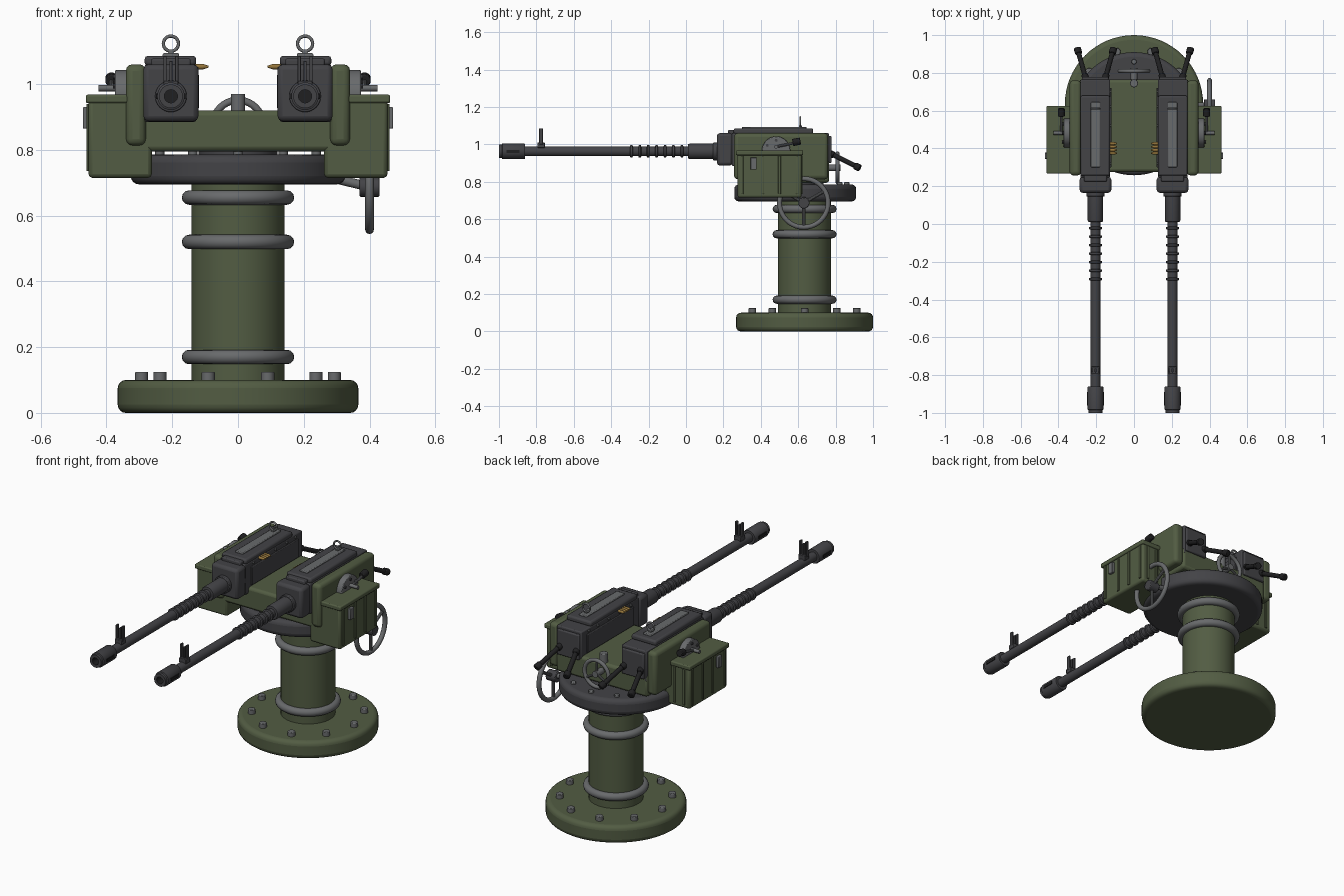
import bpy, bmesh, math
from mathutils import Vector, Matrix

cube = bpy.data.objects.get("Cube")
if cube:
    bpy.data.objects.remove(cube, do_unlink=True)


def material(name, rgb):
    m = bpy.data.materials.new(name)
    m.use_nodes = True
    m.diffuse_color = (*rgb, 1)
    m.node_tree.nodes["Principled BSDF"].inputs["Base Color"].default_value = (*rgb, 1)
    return m


GREEN = material("olive green", (0.085, 0.108, 0.056))
GUN = material("gunmetal", (0.056, 0.056, 0.062))
STEEL = material("worn steel", (0.14, 0.145, 0.15))
BLACK = material("black", (0.014, 0.014, 0.015))
BRASS = material("brass", (0.3, 0.18, 0.045))


def finish(bm, name, mat, bevel=0, segments=2):
    bmesh.ops.recalc_face_normals(bm, faces=bm.faces)
    mesh = bpy.data.meshes.new(name)
    bm.to_mesh(mesh)
    bm.free()
    mesh.materials.append(mat)
    ob = bpy.data.objects.new(name, mesh)
    bpy.context.collection.objects.link(ob)
    if bevel:
        mod = ob.modifiers.new("Bevel", "BEVEL")
        mod.width, mod.segments = bevel, segments
        mod.limit_method, mod.angle_limit = "ANGLE", math.radians(40)
    bpy.ops.object.select_all(action="DESELECT")
    ob.select_set(True)
    bpy.context.view_layer.objects.active = ob
    bpy.ops.object.shade_smooth_by_angle(angle=math.radians(35))
    return ob


def box(name, mat, x, y, z, bevel=0, segments=2):
    """Box from three (low, high) ranges."""
    bm = bmesh.new()
    bmesh.ops.create_cube(bm, size=1)
    for v in bm.verts:
        v.co = [(a + b) / 2 + c * (b - a) for (a, b), c in zip((x, y, z), v.co)]
    return finish(bm, name, mat, bevel, segments)


def rod(name, mat, a, b, r, sides=24, bevel=0, r2=None, segments=2):
    """Cylinder or cone between two points."""
    a, b = Vector(a), Vector(b)
    d = b - a
    turn = d.to_track_quat("Z", "Y").to_matrix().to_4x4()
    bm = bmesh.new()
    bmesh.ops.create_cone(bm, cap_ends=True, segments=sides, radius1=r,
                          radius2=r if r2 is None else r2, depth=d.length,
                          matrix=Matrix.Translation((a + b) / 2) @ turn)
    return finish(bm, name, mat, bevel, segments)


def spin(name, mat, centre, axis, profile, steps=32, closed=False):
    """Revolve (radius, offset) points about an axis."""
    turn = Vector(axis).to_track_quat("Z", "Y").to_matrix().to_4x4()
    bm = bmesh.new()
    vs = [bm.verts.new((r, 0, h)) for r, h in profile]
    edges = [bm.edges.new(p) for p in zip(vs, vs[1:])]
    if closed:
        edges.append(bm.edges.new((vs[-1], vs[0])))
    bmesh.ops.spin(bm, geom=vs + edges, cent=(0, 0, 0), axis=(0, 0, 1),
                   angle=math.tau, steps=steps)
    bmesh.ops.remove_doubles(bm, verts=bm.verts, dist=0.0001)
    bmesh.ops.transform(bm, verts=bm.verts, matrix=Matrix.Translation(centre) @ turn)
    return finish(bm, name, mat)


def ring(name, mat, centre, axis, major, minor, steps=40):
    arc = [math.tau * i / 12 for i in range(12)]
    return spin(name, mat, centre, axis,
                [(major + minor * math.cos(t), minor * math.sin(t)) for t in arc], steps, True)


def bolt_circle(name, mat, centre, radius, count, r, height):
    cx, cy, cz = centre
    for i in range(count):
        t = math.tau * i / count
        x, y = cx + radius * math.cos(t), cy + radius * math.sin(t)
        rod(name, mat, (x, y, cz), (x, y, cz + height), r, 12, 0.003)


# Pedestal
PY = 0.634
rod("base_plate", GREEN, (0, PY, 0), (0, PY, 0.1), 0.366, 64, 0.025, segments=4)
bolt_circle("base_bolt", STEEL, (0, PY, 0.095), 0.293, 10, 0.02, 0.03)
rod("column", GREEN, (0, PY, 0.09), (0, PY, 0.72), 0.142, 48)
for z in (0.17, 0.52, 0.655):
    ring("column_ring", STEEL, (0, PY, z), (0, 0, 1), 0.149, 0.022, 48)

# Turntable and cradle
TY = 0.584
rod("turntable", GUN, (0, TY, 0.695), (0, TY, 0.786), 0.326, 64, 0.025, segments=4)
bolt_circle("turntable_bolt", STEEL, (0, TY, 0.78), 0.275, 12, 0.014, 0.018)
rod("cradle_pivot", GUN, (0, TY, 0.78), (0, TY, 0.8), 0.12, 32)
box("cradle", GREEN, (-0.29, 0.29), (0.275, 0.765), (0.795, 0.92), 0.015)
rod("cradle_post", STEEL, (0, 0.745, 0.9), (0, 0.745, 0.97), 0.022, 16, 0.003)

# Rear traverse wheel
RW = Vector((0, 0.81, 0.875))
ring("rear_wheel_rim", STEEL, RW, (0, 1, 0), 0.076, 0.011)
rod("rear_wheel_hub", STEEL, RW + Vector((0, -0.06, 0)), RW + Vector((0, 0.015, 0)), 0.018)
for i in range(3):
    t = math.radians(90 + 120 * i)
    rod("rear_wheel_spoke", STEEL, RW, RW + 0.076 * Vector((math.cos(t), 0, math.sin(t))), 0.007, 10)

# Side elevation wheel
HW = Vector((0.4, 0.63, 0.687))
ring("hand_wheel_rim", STEEL, HW, (1, 0, 0), 0.13, 0.013)
rod("hand_wheel_hub", GUN, HW - Vector((0.03, 0, 0)), HW + Vector((0.03, 0, 0)), 0.03, 20, 0.004)
rod("hand_wheel_shaft", STEEL, (0.2, 0.63, 0.735), HW, 0.014, 12)
for i in range(3):
    t = math.radians(30 + 120 * i)
    rod("hand_wheel_spoke", STEEL, HW, HW + 0.13 * Vector((0, math.cos(t), math.sin(t))), 0.009, 10)

# Barrel profile: muzzle bore, muzzle, cooling rings, sleeve
BZ = 0.963
barrel = [(0, -0.93), (0.02, -0.93), (0.02, -1), (0.036, -1), (0.036, -0.985),
          (0.042, -0.982), (0.042, -0.865), (0.039, -0.86), (0.026, -0.86)]
for i in range(7):
    y = -0.3 + i * 0.045
    barrel += [(0.026, y), (0.034, y + 0.003), (0.034, y + 0.013), (0.026, y + 0.016)]
barrel += [(0.026, 0.01), (0.038, 0.012), (0.041, 0.02), (0.041, 0.18)]

for s in (-1, 1):
    def span(a, b):
        return tuple(sorted((s * a, s * b)))

    # Barrel
    gx = s * 0.204
    ob = spin("barrel", GUN, (gx, 0, BZ), (0, 1, 0), barrel)
    ob.data.materials.append(BLACK)
    for f in ob.data.polygons:
        c = f.center
        if math.hypot(c.x - gx, c.z - BZ) < 0.0205 and c.y < -0.9:
            f.material_index = 1
    for k in (-1, 1):
        x = gx + k * 0.041
        box("muzzle_slot", BLACK, (x - 0.004, x + 0.004), (-0.96, -0.89), (BZ - 0.008, BZ + 0.008))

    # Front sight
    box("front_sight_base", GUN, (gx - 0.022, gx + 0.022), (-0.795, -0.755), (0.982, 1.01), 0.003)
    for dx, top in ((-0.018, 1.085), (0, 1.07), (0.018, 1.085)):
        box("front_sight_prong", GUN, (gx + dx - 0.005, gx + dx + 0.005),
            (-0.785, -0.765), (1.0, top), 0.002)

    # Receiver
    box("receiver", GUN, span(0.127, 0.284), (0.245, 0.765), (0.885, 1.06), 0.006)
    box("receiver_front", GUN, span(0.12, 0.288), (0.165, 0.25), (0.887, 1.06), 0.016)
    rod("barrel_collar", GUN, (gx, 0.145, BZ), (gx, 0.17, BZ), 0.048, 32, 0.004)
    box("top_cover", GUN, span(0.127, 0.284), (0.255, 0.68), (1.055, 1.086), 0.01)
    box("cover_strip", STEEL, (gx - 0.025, gx + 0.025), (0.3, 0.645), (1.08, 1.094), 0.004)
    box("cover_hinge", GUN, (gx - 0.06, gx + 0.06), (0.225, 0.26), (1.05, 1.078), 0.006)
    box("back_plate", GUN, span(0.135, 0.276), (0.76, 0.778), (0.9, 1.045), 0.006)
    box("inner_side_plate", GUN, span(0.119, 0.13), (0.3, 0.72), (0.925, 1.03), 0.003)
    for y in (0.32, 0.42, 0.52, 0.62, 0.7):
        for z in (0.905, 1.045):
            rod("receiver_rivet", STEEL, (s * 0.13, y, z), (s * 0.12, y, z), 0.007, 10)

    # Rear ring sight
    box("rear_sight_post", STEEL, (gx - 0.008, gx + 0.008), (0.603, 0.619), (1.085, 1.1))
    ring("rear_sight_ring", STEEL, (gx, 0.611, 1.123), (0, 1, 0), 0.023, 0.005, 24)

    # Feed cartridges on the inner side
    for i in range(4):
        y = 0.375 + i * 0.017
        rod("cartridge", BRASS, (s * 0.13, y, 1.053), (s * 0.105, y, 1.053), 0.008, 12)
        rod("cartridge_tip", BRASS, (s * 0.105, y, 1.053), (s * 0.09, y, 1.053), 0.008, 12, r2=0.003)

    # Rear grips
    for dx, spread in ((-0.05, -0.042), (0.05, 0.042)):
        a = Vector((gx + dx, 0.765, 0.955))
        b = a + Vector((spread, 0.15, -0.075))
        rod("grip", BLACK, a, b, 0.013, 16)
        d = (b - a).normalized()
        rod("grip_end", BLACK, b - d * 0.015, b + d * 0.018, 0.019, 16, 0.004)
        rod("grip_socket", BLACK, a, a + d * 0.03, 0.018, 16, 0.003)

    # Side plate and trunnion
    box("side_plate", GREEN, span(0.28, 0.341), (0.257, 0.76), (0.813, 1.06), 0.02, 3)
    rod("trunnion_disc", STEEL, (s * 0.335, 0.482, 0.967), (s * 0.374, 0.482, 0.967), 0.076, 32, 0.004)
    for i in range(6):
        t = math.tau * (i + 0.5) / 6
        y, z = 0.482 + 0.055 * math.cos(t), 0.967 + 0.055 * math.sin(t)
        rod("trunnion_bolt", GUN, (s * 0.37, y, z), (s * 0.38, y, z), 0.008, 8)
    rod("trunnion_pin", STEEL, (s * 0.36, 0.482, 0.988), (s * 0.425, 0.482, 0.988), 0.01, 12)
    rod("lock_lever", STEEL, (s * 0.385, 0.482, 0.988), (s * 0.385, 0.59, 1.01), 0.007, 10)
    rod("lock_knob", BLACK, (s * 0.385, 0.57, 1.01), (s * 0.385, 0.612, 1.018), 0.019, 14, 0.004)

    # Ammunition box
    box("ammo_box", GREEN, span(0.262, 0.455), (0.275, 0.618), (0.715, 0.955), 0.012)
    box("ammo_box_lid", GREEN, span(0.258, 0.463), (0.267, 0.626), (0.942, 0.968), 0.006)
    for y in (0.3, 0.41, 0.5, 0.595):
        box("box_side_rib", GREEN, span(0.45, 0.461), (y - 0.007, y + 0.007), (0.735, 0.94), 0.002)
    for x in (0.3, 0.36, 0.42):
        box("box_back_rib", GREEN, span(x - 0.007, x + 0.007), (0.612, 0.624), (0.735, 0.94), 0.002)
    box("box_latch", STEEL, span(0.455, 0.472), (0.345, 0.378), (0.865, 0.93), 0.003)
